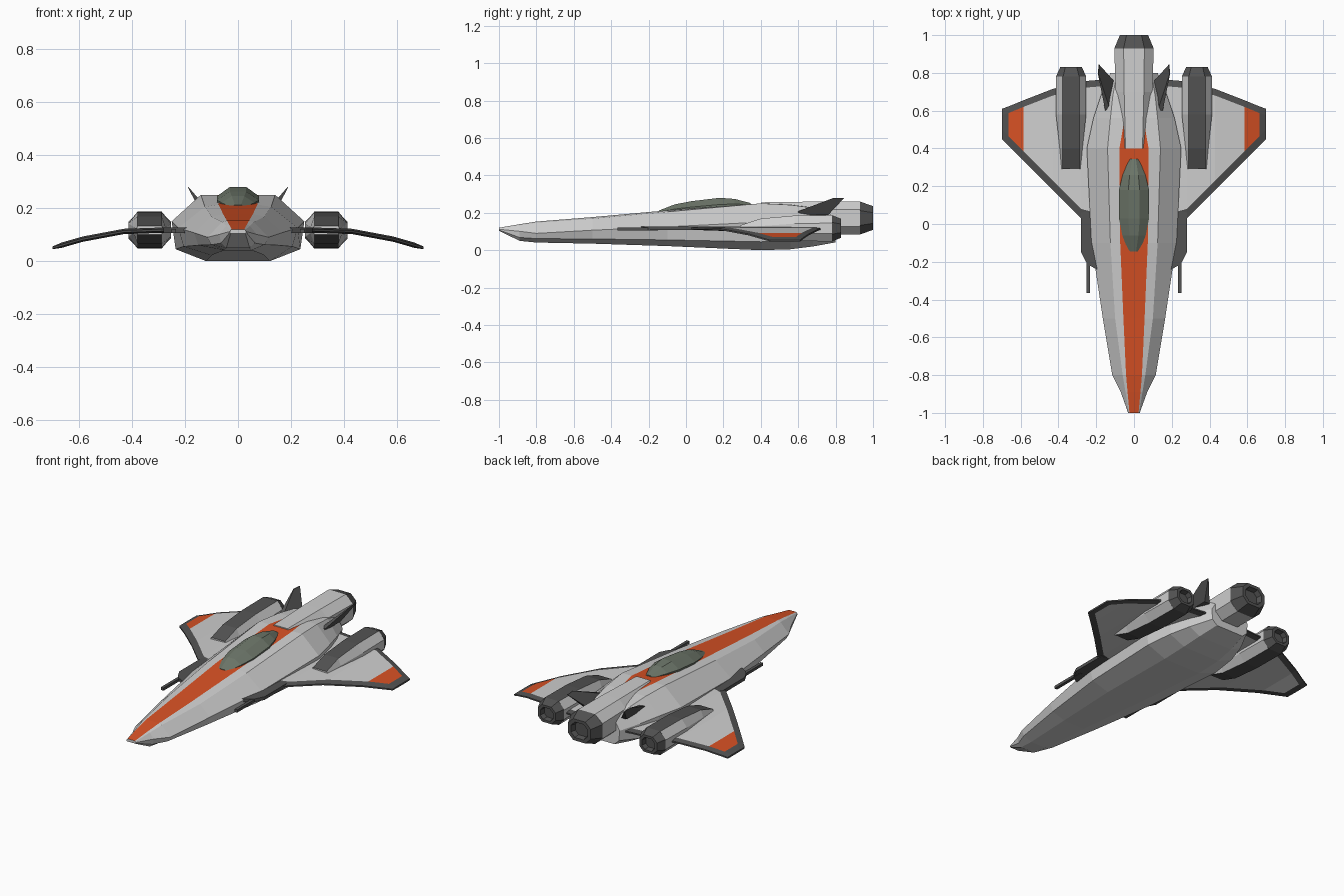
import bpy, bmesh

if "Cube" in bpy.data.objects:
    bpy.data.objects.remove(bpy.data.objects["Cube"])

def material(name, rgb):
    m = bpy.data.materials.new(name)
    m.diffuse_color = (*rgb, 1)
    m.use_nodes = True
    m.node_tree.nodes["Principled BSDF"].inputs["Base Color"].default_value = m.diffuse_color
    return m

MATS = [material("light_grey", (0.62, 0.62, 0.62)),
        material("dark_grey", (0.085, 0.085, 0.085)),
        material("orange", (0.68, 0.082, 0.018)),
        material("canopy_green_grey", (0.155, 0.185, 0.145))]
LIGHT, DARK, ORANGE, GLASS = range(4)

def finish(name, bm, mirror=False):
    bmesh.ops.recalc_face_normals(bm, faces=bm.faces)
    me = bpy.data.meshes.new(name)
    bm.to_mesh(me)
    bm.free()
    for m in MATS:
        me.materials.append(m)
    ob = bpy.data.objects.new(name, me)
    bpy.context.collection.objects.link(ob)
    if mirror:
        ob.modifiers.new("mirror", 'MIRROR')
    return ob

def loft(name, rings, rule, mirror=False):
    """Skin closed rings; rule(ring index, side index) gives the colour."""
    bm = bmesh.new()
    vs = [[bm.verts.new(p) for p in r] for r in rings]
    n = len(rings[0])
    for i in range(len(vs) - 1):
        for j in range(n):
            k = (j + 1) % n
            f = bm.faces.new((vs[i][j], vs[i][k], vs[i + 1][k], vs[i + 1][j]))
            f.material_index = rule(i, j)
    bm.faces.new(vs[0]).material_index = rule(0, 1)
    bm.faces.new(vs[-1]).material_index = rule(len(vs) - 2, 0)
    return finish(name, bm, mirror)

def octagon(cx, y, cz, hw, hh, fx, fz):
    # side 0 is the flat top, side 4 the flat bottom
    q = [(-fx, hh), (fx, hh), (hw, fz), (hw, -fz), (fx, -hh), (-fx, -hh), (-hw, -fz), (-hw, fz)]
    return [(cx + x, y, cz + z) for x, z in q]

def prism(name, low, high, mat, mirror=True):
    loft(name, [low, high], lambda i, j: mat, mirror)

# Fuselage: y, then (x, z) of stripe edge, deck edge, side, chine, belly
HULL = [
    (-1.00, .024, .120, .027, .117, .030, .112, .031, .108, .028, .104),
    (-.89, .034, .139, .045, .133, .070, .101, .064, .068, .044, .050),
    (-.80, .042, .153, .060, .147, .115, .090, .100, .062, .050, .041),
    (-.50, .056, .177, .100, .168, .165, .107, .150, .060, .070, .035),
    (-.10, .073, .213, .125, .205, .225, .125, .205, .055, .100, .022),
    (.40, .077, .250, .140, .250, .250, .150, .235, .045, .120, .000),
    (.56, .050, .244, .125, .242, .215, .150, .215, .048, .120, .005),
    (.68, .040, .230, .112, .226, .175, .140, .178, .055, .110, .020),
    (.80, .030, .200, .090, .190, .125, .130, .120, .070, .090, .042)]
rings = []
for row in HULL:
    y, half = row[0], list(zip(row[1::2], row[2::2]))
    x0, z0 = half[0]
    rings.append([(-x0, y, z0)] + [(x, y, z) for x, z in half]
                 + [(-x, y, z) for x, z in half[:0:-1]])
loft("fuselage", rings, lambda i, j: ORANGE if j == 0 and i < 6 else LIGHT)

# Canopy: y, base z, top z, half width
CANOPY = [(-.145, .200, .212, .030), (-.06, .200, .245, .062), (.03, .205, .262, .080),
          (.18, .215, .280, .080), (.26, .225, .274, .060), (.345, .235, .252, .025)]
loft("canopy", [[(-w, y, b), (-w, y, b + (t - b) * .45), (-w * .38, y, t),
                 (w * .38, y, t), (w, y, b + (t - b) * .45), (w, y, b)]
                for y, b, t, w in CANOPY], lambda i, j: GLASS)

# Centre engine housing and nozzle
loft("centre_engine", [octagon(0, .40, .172, .060, .084, .045, .06),
                       octagon(0, .70, .172, .098, .088, .052, .045),
                       octagon(0, .93, .172, .104, .088, .055, .045)],
     lambda i, j: LIGHT)

def nozzle(name, cx, y0, y1, cz, hw, hh, mirror):
    steps = [(y0, 1), (y1, .72), (y1, .52), (y1 - .03, .45)]
    loft(name, [octagon(cx, y, cz, hw * s, hh * s, hw * s * .53, hh * s * .45)
                for y, s in steps], lambda i, j: DARK, mirror)

nozzle("centre_nozzle", 0, .93, 1.0, .172, .104, .088, False)
nozzle("side_nozzle", .333, .78, .83, .117, .08, .070, True)

# Side nacelles: light flanks with dark strips above and below
loft("side_nacelle", [octagon(.333, .29, .117, .050, .016, .045, .006),
                      octagon(.333, .40, .117, .060, .052, .045, .012),
                      octagon(.333, .58, .117, .080, .068, .045, .025),
                      octagon(.333, .78, .117, .080, .070, .045, .028)],
     lambda i, j: DARK if j in (0, 4) else LIGHT, True)

# Drooping wings: x, leading y, trailing y, z
WING = [(.10, -.02, .77, .117), (.28, .03, .755, .117), (.43, .18, .715, .112),
        (.585, .335, .655, .083), (.665, .415, .622, .060), (.70, .45, .610, .050)]
rings = []
for x, a, b, z in WING:
    t = .005 if x == .70 else .010
    up = [(x, a, z + .004), (x, a + .05, z + t), (x, b - .035, z + t), (x, b, z + .004)]
    rings.append(up + [(x, y, 2 * z - h) for x, y, h in up[::-1]])

def wing_colour(i, j):
    if i == 4 or j not in (1, 5):
        return DARK
    return ORANGE if i == 3 and j == 1 else LIGHT

loft("wing", rings, wing_colour, True)

# Root strakes and gun barrels
strake = [(.16, -.26), (.235, -.22), (.255, -.20), (.28, -.15), (.28, .06), (.16, .10)]
prism("wing_strake", [(x, y, .107) for x, y in strake], [(x, y, .126) for x, y in strake], DARK)
barrel = [(.233, .106), (.251, .106), (.251, .122), (.233, .122)]
prism("gun_barrel", [(x, -.365, z) for x, z in barrel], [(x, -.15, z) for x, z in barrel], DARK)

# Canted tail fins
fin = [(.60, .208), (.79, .280), (.845, .278), (.76, .188), (.60, .188)]
prism("tail_fin", [(.108 + (z - .188) * .86, y, z) for y, z in fin],
      [(.142 + (z - .188) * .52, y, z) for y, z in fin], DARK)
